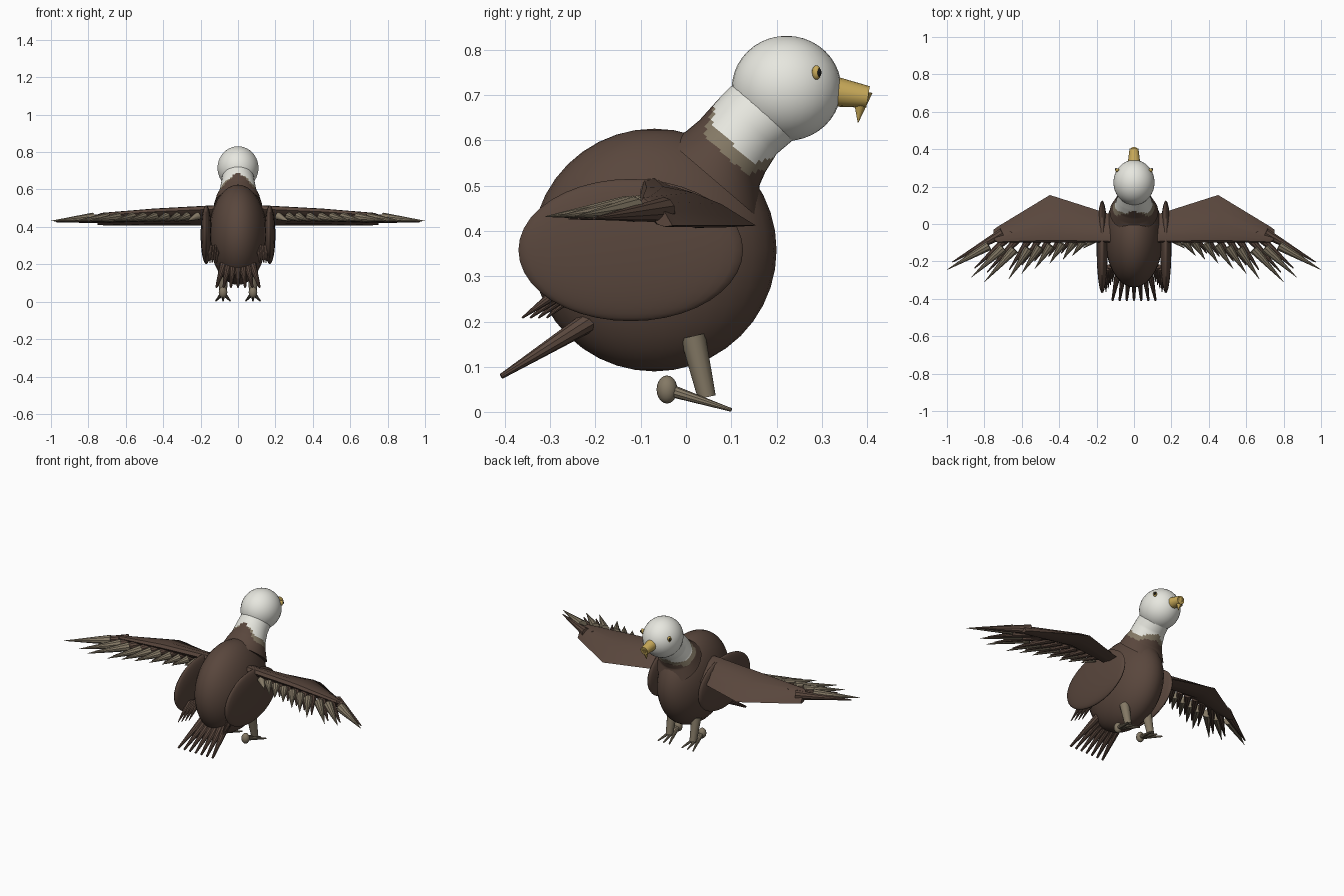
import bpy
import bmesh
import math
from mathutils import Vector

cube = bpy.data.objects.get("Cube")
if cube:
    bpy.data.objects.remove(cube, do_unlink=True)


def material(name, rgb):
    mat = bpy.data.materials.new(name)
    mat.use_nodes = True
    mat.diffuse_color = (*rgb, 1)
    mat.node_tree.nodes["Principled BSDF"].inputs["Base Color"].default_value = (*rgb, 1)
    return mat


BROWN = material("dark brown", (0.1, 0.062, 0.046))
TAN = material("grey brown", (0.23, 0.19, 0.13))
WHITE = material("off white", (0.8, 0.8, 0.74))
GOLD = material("gold", (0.58, 0.4, 0.1))
BLACK = material("black", (0.01, 0.01, 0.01))


def smooth(obj, angle=35):
    bpy.ops.object.select_all(action="DESELECT")
    obj.select_set(True)
    bpy.context.view_layer.objects.active = obj
    bpy.ops.object.shade_smooth_by_angle(angle=math.radians(angle))


def finish(bm, name, *mats):
    bmesh.ops.recalc_face_normals(bm, faces=bm.faces)
    mesh = bpy.data.meshes.new(name)
    bm.to_mesh(mesh)
    bm.free()
    for mat in mats:
        mesh.materials.append(mat)
    obj = bpy.data.objects.new(name, mesh)
    bpy.context.collection.objects.link(obj)
    smooth(obj)
    return obj


def ellipsoid(name, loc, radii, mat, segments=24):
    bm = bmesh.new()
    bmesh.ops.create_uvsphere(bm, u_segments=segments, v_segments=segments * 2 // 3, radius=1)
    for v in bm.verts:
        v.co = Vector(a * r + c for a, r, c in zip(v.co, radii, loc))
    return finish(bm, name, mat)


def cone(name, start, end, r1, r2, mat, sides=10):
    start, end = Vector(start), Vector(end)
    bm = bmesh.new()
    bmesh.ops.create_cone(bm, cap_ends=True, segments=sides, radius1=r1, radius2=r2,
                          depth=(end - start).length)
    turn = (end - start).to_track_quat("Z", "Y")
    for v in bm.verts:
        v.co = turn @ v.co + (start + end) / 2
    return finish(bm, name, mat)


def loft(name, rings, *mats):
    bm = bmesh.new()
    loops = [[bm.verts.new(p) for p in ring] for ring in rings]
    n = len(loops[0])
    for a, b in zip(loops, loops[1:]):
        for i in range(n):
            j = (i + 1) % n
            bm.faces.new((a[i], a[j], b[j], b[i]))
    bm.faces.new(loops[0])
    bm.faces.new(loops[-1])
    return finish(bm, name, *mats)


# Body and head
ellipsoid("body", (0, -0.07, 0.358), (0.155, 0.27, 0.268), BROWN, 30)
ellipsoid("head", (0, 0.222, 0.715), (0.11, 0.121, 0.116), WHITE, 30)

# Neck: each station gives the back point, the front point and the half width
stations = [
    ((-0.04, 0.60), (0.17, 0.42), 0.13),
    ((0.0, 0.62), (0.162, 0.50), 0.115),
    ((0.03, 0.645), (0.175, 0.53), 0.1),
    ((0.075, 0.695), (0.20, 0.57), 0.09),
    ((0.10, 0.72), (0.245, 0.608), 0.085),
    ((0.13, 0.74), (0.28, 0.64), 0.075),
]
rings = []
for (b0, f0, w0), (b1, f1, w1) in zip(stations, stations[1:]):
    for k in range(8):
        t = k / 8
        back = Vector(b0).lerp(Vector(b1), t)
        front = Vector(f0).lerp(Vector(f1), t)
        mid, half = (back + front) / 2, (front - back) / 2
        width = w0 + (w1 - w0) * t
        ring = []
        for i in range(40):
            a = math.tau * i / 40
            p = mid + half * math.cos(a)
            ring.append((width * math.sin(a), p.x, p.y))
        rings.append(ring)
neck = loft("neck", rings, BROWN, TAN, WHITE)

# Plumage border: white dips lower on the sides, with a ragged band beneath
for poly in neck.data.polygons:
    x, y, z = poly.center
    side = min(abs(x) / 0.09, 1)
    along = 0.67 * y + 0.74 * z + 0.004 * math.sin(110 * x)
    band = 0.565 - 0.09 * side
    if y > 0.13:
        band = min(band, 0.52 - 0.03 * side)
    if along > 0.56 - 0.057 * side:
        poly.material_index = 2
    elif along > band:
        poly.material_index = 1

# Beak with a hooked tip
cone("beak", (0, 0.315, 0.71), (0, 0.402, 0.696), 0.035, 0.024, GOLD, 16)
cone("beak_hook", (0, 0.389, 0.708), (0, 0.38, 0.64), 0.023, 0.001, GOLD, 16)

# Tail fan
for i in range(-3, 4):
    x = i / 3
    cone("tail_feather", (0.07 * x, -0.19, 0.215), (0.115 * x, -0.408, 0.079),
         0.025, 0.006, BROWN)

# Wing section: fraction of the chord and fraction of the height
profile = [(0, 0), (0.1, 0.18), (0.3, 0.55), (0.55, 0.85), (0.8, 1), (0.95, 0.98),
           (1, 0.8), (0.93, 0.6), (0.6, 0.05), (0.3, -0.05)]
# Spanwise: x, leading y, trailing y, top z
spans = [(0.12, 0.05, -0.1, 0.516), (0.45, 0.155, -0.1, 0.498),
         (0.73, -0.015, -0.1, 0.475), (0.75, -0.03, -0.085, 0.465)]
tips = [(0.27, -0.13), (0.33, -0.17), (0.38, -0.19), (0.45, -0.21), (0.53, -0.24),
        (0.6, -0.265), (0.67, -0.295), (0.8, -0.31), (0.87, -0.285), (1.0, -0.245)]

for s, label in ((1, "left"), (-1, "right")):
    # Eye
    ellipsoid(label + "_eye", (s * 0.09, 0.288, 0.75), (0.011, 0.01, 0.016), GOLD, 12)
    ellipsoid(label + "_pupil", (s * 0.096, 0.294, 0.75), (0.006, 0.005, 0.009), BLACK, 12)

    # Flank and the small feathers at its rear
    ellipsoid(label + "_flank", (s * 0.17, -0.122, 0.358), (0.03, 0.248, 0.157), BROWN, 30)
    for i in range(4):
        x = s * (0.15 - 0.012 * i)
        cone(label + "_flank_feather", (x, -0.25 + 0.012 * i, 0.29),
             (x, -0.362 + 0.018 * i, 0.208), 0.018, 0.002, BROWN)

    # Wing
    loft(label + "_wing", [[(s * x, lead + (trail - lead) * f, 0.412 + h * (top - 0.412))
                            for f, h in profile] for x, lead, trail, top in spans], BROWN)

    # Flight feathers: brown shafts with paler ones laid over their outer part
    for i, (tx, ty) in enumerate(tips):
        u = i / (len(tips) - 1)
        base = Vector((s * (0.19 + 0.49 * u), -0.06, 0.47 - 0.015 * u))
        tip = Vector((s * tx, ty, 0.432))
        radius = 0.022 + 0.006 * u
        shift = Vector((s * 0.022, 0.012, -0.008))
        cone(label + "_brown_feather", base + shift, base.lerp(tip, 0.84) + shift,
             radius, 0.003, BROWN)
        cone(label + "_pale_feather", base.lerp(tip, 0.3), tip, radius, 0.001, TAN)

    # Leg, heel and toes
    cone(label + "_leg", (s * 0.08, 0.015, 0.168), (s * 0.08, 0.046, 0.033),
         0.028, 0.02, TAN, 12)
    ellipsoid(label + "_heel", (s * 0.08, -0.042, 0.05), (0.023, 0.023, 0.031), TAN, 16)
    for spread in (-1, 0, 1):
        cone(label + "_toe", (s * 0.08, -0.035, 0.048),
             (s * 0.08 + 0.038 * spread, 0.1, 0.005), 0.014, 0.004, TAN)
